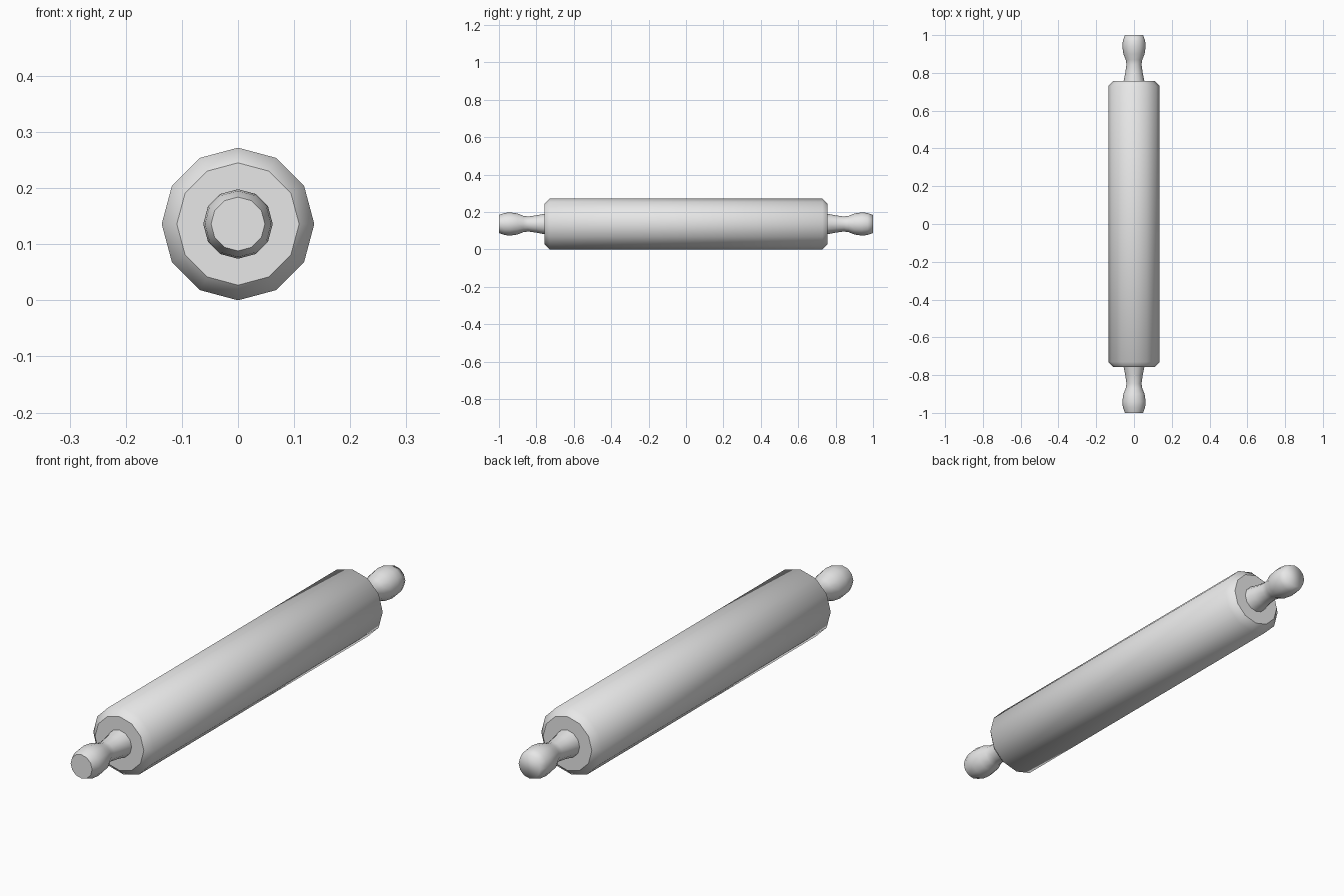
import bpy, bmesh, math

SIDES = 12
AXIS_Z = 0.136

old = bpy.data.objects.get("Cube")
if old:
    bpy.data.objects.remove(old, do_unlink=True)

# One plain grey material
grey = bpy.data.materials.new("plain_grey")
grey.use_nodes = True
colour = (0.8, 0.8, 0.8, 1)
grey.diffuse_color = colour
grey.node_tree.nodes["Principled BSDF"].inputs["Base Color"].default_value = colour


def turned(name, profile, smooth_last=False):
    """Lathe (y, radius) points round the long axis, with capped ends."""
    bm = bmesh.new()
    rings = []
    for y, r in profile:
        angles = [2 * math.pi * i / SIDES for i in range(SIDES)]
        rings.append([bm.verts.new((r * math.sin(a), y, AXIS_Z + r * math.cos(a)))
                      for a in angles])
    for a, b in zip(rings, rings[1:]):
        for i in range(SIDES):
            j = (i + 1) % SIDES
            bm.faces.new((a[i], a[j], b[j], b[i])).smooth = True
    bm.faces.new(rings[0])
    bm.faces.new(rings[-1]).smooth = smooth_last
    bmesh.ops.recalc_face_normals(bm, faces=bm.faces)
    # Crisp rims around the flat caps
    for e in bm.edges:
        if any(not f.smooth for f in e.link_faces):
            e.smooth = False
    mesh = bpy.data.meshes.new(name)
    bm.to_mesh(mesh)
    bm.free()
    mesh.materials.append(grey)
    obj = bpy.data.objects.new(name, mesh)
    bpy.context.collection.objects.link(obj)


# Roller with chamfered rims
turned("roller", [(-0.757, 0.109), (-0.73, 0.136), (0.73, 0.136), (0.757, 0.109)])

# Grips: flared neck, waist, bulb and flat tip
grip = [(0.755, 0.055), (0.80, 0.046), (0.845, 0.040), (0.87, 0.044),
        (0.90, 0.056), (0.94, 0.062), (0.97, 0.059), (1.0, 0.048)]
turned("back_handle", grip, smooth_last=True)
turned("front_handle", [(-y, r) for y, r in reversed(grip)])
